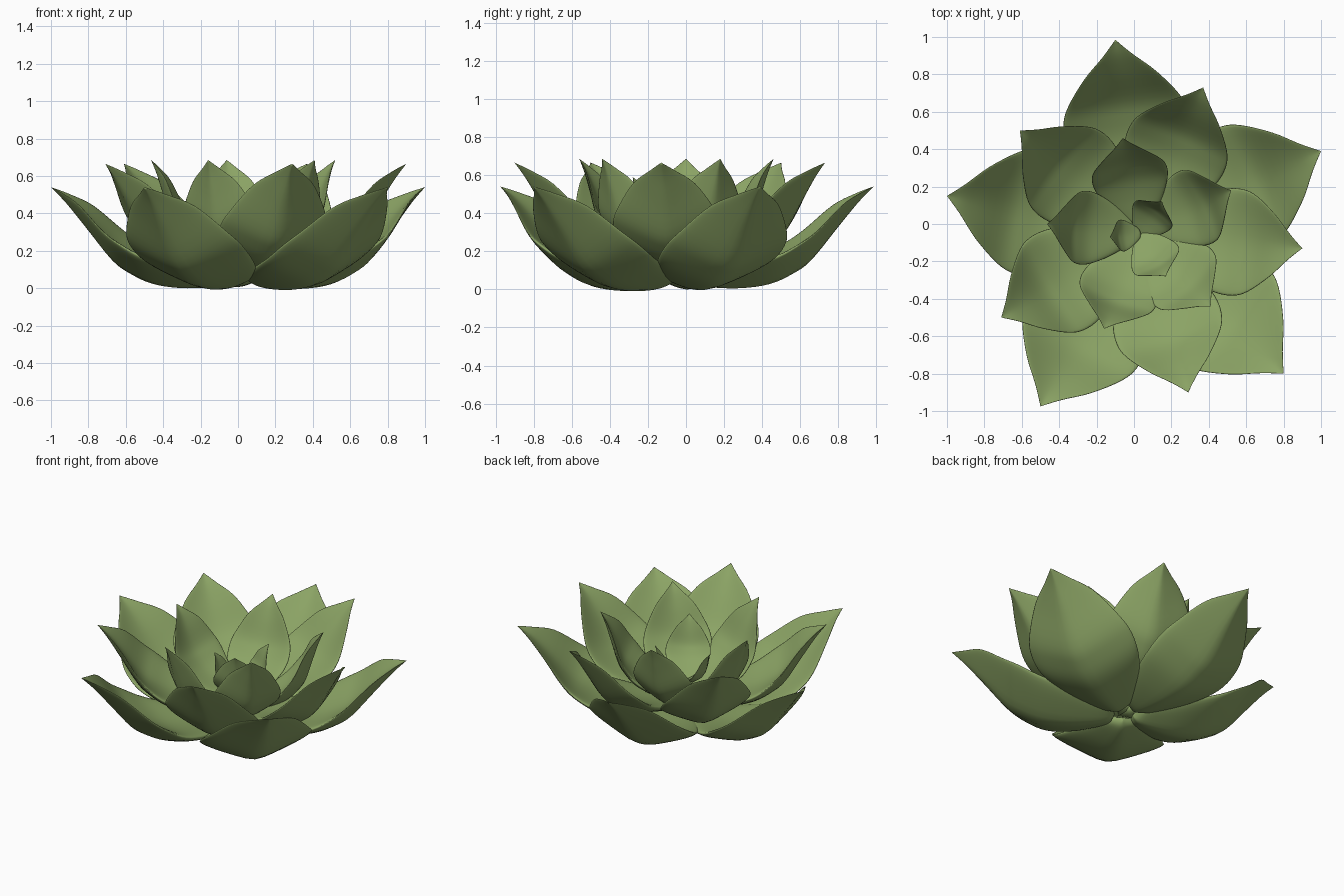
import bpy, bmesh, math
from mathutils import Vector

if "Cube" in bpy.data.objects:
    bpy.data.objects.remove(bpy.data.objects["Cube"])

CX, CY = 0.035, -0.05         # hub of the rosette
BASE_S, BASE_Z = 0.06, 0.05   # where the profile starts

# leaf stations: distance out, keel height, half width, edge lift, thickness
STATIONS = [
    (.06, .050, 0, .02, 0),
    (.10, .020, .10, .05, .08),
    (.20, .003, .18, .085, .105),
    (.35, .000, .27, .12, .115),
    (.50, .022, .33, .145, .115),
    (.62, .075, .34, .160, .108),
    (.72, .147, .305, .160, .095),
    (.86, .318, .197, .120, .068),
    (.97, .452, .080, .05, .035),
    (1.055, .54, 0, 0, 0),
]


def sample(t):
    """Smooth interpolation through the stations."""
    n = len(STATIONS) - 1
    i = min(int(t * n), n - 1)
    f = t * n - i
    p = [STATIONS[max(0, min(n, i + k))] for k in (-1, 0, 1, 2)]
    return [0.5 * (2 * b + (c - a) * f + (2 * a - 5 * b + 4 * c - d) * f * f
                   + (3 * b - a - 3 * c + d) * f ** 3) for a, b, c, d in zip(*p)]


def section(ang, edge, th):
    """Keeled underside, slightly dished top, rounded rim."""
    v, up = math.cos(ang), math.sin(ang) >= 0
    rim = 0.2 * th
    g = math.sqrt(max(0, 1 - v ** 6))
    if up:
        return v, th - rim + (edge - th + rim) * abs(v) ** 1.7 + rim * g
    keel = (math.sqrt(v * v + .02) - math.sqrt(.02)) / (math.sqrt(1.02) - math.sqrt(.02))
    return v, rim + (edge - rim) * keel - rim * g


green = bpy.data.materials.new("leaf_green")
green.diffuse_color = (0.26, 0.37, 0.13, 1)
green.use_nodes = True
green.node_tree.nodes["Principled BSDF"].inputs["Base Color"].default_value = green.diffuse_color


def leaf(name, tip, pitch, base_r, wide=1.0):
    """Cupped, pointed leaf, tilted by pitch, whose tip lands on the given point."""
    dx, dy = tip[0] - CX, tip[1] - CY
    r = math.hypot(dx, dy)
    out = Vector((dx / r, dy / r, 0))
    side = Vector((-out.y, out.x, 0))
    la, lb = STATIONS[-1][0] - BASE_S, STATIONS[-1][1] - BASE_Z
    run = r - base_r
    pitch = math.radians(pitch)
    scale = run / math.cos(pitch) / math.hypot(la, lb)
    base_z = tip[2] - run * math.tan(pitch)
    rot = pitch - math.atan2(lb, la)
    c, s = math.cos(rot), math.sin(rot)

    bm = bmesh.new()

    def vert(a, w, b):
        a, b = (a - BASE_S) * scale, (b - BASE_Z) * scale
        p = out * (base_r + a * c - b * s) + side * (w * scale * wide)
        return bm.verts.new((p.x + CX, p.y + CY, base_z + a * s + b * c))

    rows, around = 36, 40
    rings = []
    for i in range(1, rows):
        a, b, w, edge, th = sample(i / rows)
        ring = []
        for j in range(around):
            v, h = section(2 * math.pi * j / around, edge, th)
            ring.append(vert(a, w * v, b + h))
        rings.append(ring)
    for p, q in zip(rings, rings[1:]):
        for j in range(around):
            k = (j + 1) % around
            bm.faces.new((p[j], p[k], q[k], q[j]))
    first, last = STATIONS[0], STATIONS[-1]
    for ring, st in ((rings[0], first), (rings[-1], last)):
        end = vert(st[0], 0, st[1] + st[3])
        for j in range(around):
            bm.faces.new((ring[j], ring[(j + 1) % around], end))
    bmesh.ops.recalc_face_normals(bm, faces=bm.faces)
    for f in bm.faces:
        f.smooth = True
    me = bpy.data.meshes.new(name)
    bm.to_mesh(me)
    bm.free()
    me.materials.append(green)
    ob = bpy.data.objects.new(name, me)
    bpy.context.collection.objects.link(ob)


# rings of leaves: name, tip height, pitch, base radius, width, tip positions
RINGS = [
    ("outer_leaf", .54, 26.2, .06, 1.0,
     [(-.10, .985), (1.0, .39), (.80, -.80), (-.50, -.975), (-1.0, .15)]),
    ("middle_leaf", .665, 33.5, .05, .95,
     [(.37, .73), (.90, -.13), (.29, -.90), (-.71, -.50), (-.61, .50)]),
    ("inner_leaf", .685, 48, .03, .91,
     [(-.06, .46), (.52, .18), (.41, -.44), (-.16, -.56), (-.465, 0)]),
]
for name, z, pitch, base_r, wide, tips in RINGS:
    for i, (x, y) in enumerate(tips):
        leaf(f"{name}_{i + 1}", (x, y, z), pitch, base_r, wide)

# small heart leaves
leaf("heart_leaf_1", (.17, -.28, .59), 54, .0)
leaf("heart_leaf_2", (.15, .12, .53), 55, -.02)
leaf("heart_leaf_3", (-.13, -.07, .47), 53, .0)
